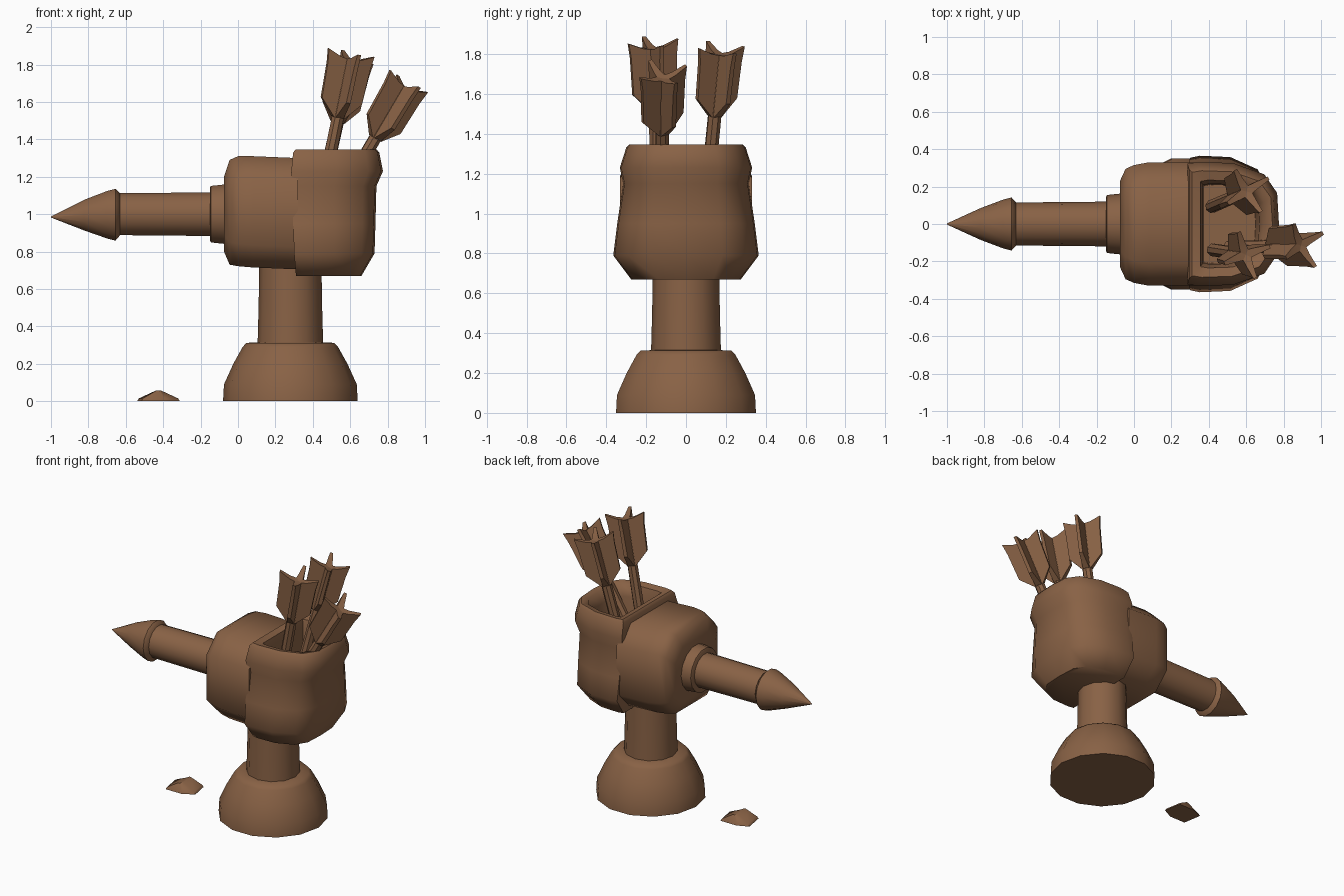
import bpy, bmesh, math
from mathutils import Vector, Matrix

if "Cube" in bpy.data.objects:
    bpy.data.objects.remove(bpy.data.objects["Cube"])

brown = bpy.data.materials.new("warm_brown")
brown.diffuse_color = (0.25, 0.122, 0.06, 1)
brown.use_nodes = True
brown.node_tree.nodes["Principled BSDF"].inputs["Base Color"].default_value = brown.diffuse_color


def finish(name, bm, angle=40):
    bmesh.ops.recalc_face_normals(bm, faces=bm.faces)
    me = bpy.data.meshes.new(name)
    bm.to_mesh(me)
    bm.free()
    me.materials.append(brown)
    ob = bpy.data.objects.new(name, me)
    bpy.context.collection.objects.link(ob)
    bpy.ops.object.select_all(action='DESELECT')
    ob.select_set(True)
    bpy.context.view_layer.objects.active = ob
    bpy.ops.object.shade_smooth_by_angle(angle=math.radians(angle))
    return ob


def loft(name, rings, angle=40):
    """Skin a list of equal-length point rings and cap both ends."""
    bm = bmesh.new()
    vs = [[bm.verts.new(p) for p in r] for r in rings]
    n = len(rings[0])
    for a, b in zip(vs, vs[1:]):
        for i in range(n):
            j = (i + 1) % n
            bm.faces.new((a[i], a[j], b[j], b[i]))
    bm.faces.new(vs[0])
    bm.faces.new(vs[-1])
    return finish(name, bm, angle)


def circle_z(cx, cy, r, z, n):
    return [(cx + r * math.cos(2 * math.pi * i / n), cy + r * math.sin(2 * math.pi * i / n), z) for i in range(n)]


def circle_x(x, r, z, n=14):
    return [(x, r * math.cos(2 * math.pi * i / n), z + r * math.sin(2 * math.pi * i / n)) for i in range(n)]


# Pedestal foot and neck
loft("pedestal_foot", [circle_z(0.28, 0, r, z, 14) for r, z in
     ((0.36, 0), (0.355, 0.09), (0.305, 0.2), (0.255, 0.29), (0.235, 0.312), (0.15, 0.316))], 50)
loft("neck", [circle_z(0.28, 0, r, z, 12) for r, z in ((0.176, 0.28), (0.17, 0.5), (0.165, 0.8))])


# Front housing: chamfered rectangle lofted along x
def chamfer_ring(x, w, z0, z1, c):
    return [(x, -w + c, z0), (x, w - c, z0), (x, w, z0 + c), (x, w, z1 - c),
            (x, w - c, z1), (x, -w + c, z1), (x, -w, z1 - c), (x, -w, z0 + c)]


loft("front_housing", [chamfer_ring(*r) for r in
     ((-0.075, 0.23, 0.80, 1.20, 0.09), (-0.045, 0.295, 0.73, 1.29, 0.12),
      (0.0, 0.315, 0.722, 1.31, 0.12), (0.08, 0.33, 0.715, 1.31, 0.12),
      (0.32, 0.33, 0.705, 1.30, 0.12))], 50)

# Collar, barrel and pointed tip
loft("collar", [circle_x(x, r, 1.0) for x, r in ((-0.15, 0.145), (-0.145, 0.155), (-0.05, 0.165))])
loft("barrel", [circle_x(x, r, 1.0) for x, r in ((-0.66, 0.115), (-0.62, 0.115), (-0.10, 0.12))])
loft("barrel_tip", [circle_x(x, r, z) for x, r, z in
     ((-1.0, 0.003, 0.985), (-0.82, 0.085, 0.995), (-0.70, 0.13, 0.997), (-0.655, 0.142, 0.997),
      (-0.63, 0.115, 1.0))], 50)


# Hollow quiver: D-shaped rings, outside going up then inside going down
def d_ring(x0, x1, w, z):
    d = x1 - x0
    half = [(0.0, 0.97), (0.12, 1.0), (0.5, 0.98), (0.84, 0.80), (0.98, 0.5)]
    pts = [(x0 + u * d, v * w, z) for u, v in half]
    pts += [(x0 + d, 0, z)]
    pts += [(x0 + u * d, -v * w, z) for u, v in reversed(half)]
    return pts


loft("quiver", [d_ring(*r) for r in
     ((0.31, 0.66, 0.275, 0.67), (0.30, 0.73, 0.365, 0.79), (0.295, 0.735, 0.345, 0.95),
      (0.29, 0.74, 0.315, 1.15), (0.285, 0.775, 0.332, 1.23), (0.295, 0.755, 0.30, 1.33),
      (0.31, 0.74, 0.285, 1.347), (0.355, 0.70, 0.235, 1.335), (0.37, 0.67, 0.215, 1.26),
      (0.375, 0.65, 0.21, 0.95))], 55)

# Arrows: a shaft plus two crossed, notched vanes
VANE = [(0.03, -0.33), (0.115, -0.24), (0.122, -0.05), (0.132, 0.025), (0.06, -0.005)]


def arrow(name, start, end, twist):
    start, end = Vector(start), Vector(end)
    axis = end - start
    m = Matrix.Translation(end) @ axis.to_track_quat('Z', 'Y').to_matrix().to_4x4() @ Matrix.Rotation(twist, 4, 'Z')
    bm = bmesh.new()
    length = axis.length + 0.35
    bmesh.ops.create_cone(bm, cap_ends=True, segments=8, radius1=0.036, radius2=0.034, depth=length,
                          matrix=Matrix.Translation((0, 0, -length / 2 - 0.03)))
    for k in (0, 1):
        rot = Matrix.Rotation(k * math.pi / 2, 4, 'Z')
        for s in (1, -1):
            # each vane is thick at the shaft and thin at the edge
            outline = [(0, -0.33)] + VANE + [(0, -0.015)]
            sides = []
            for t in (1, -1):
                vs = [bm.verts.new(rot @ Vector((s * r, t * (0.026 - 0.12 * r), z))) for r, z in outline]
                bm.faces.new(vs)
                sides.append(vs)
            a, b = sides
            for i in range(len(a)):
                j = (i + 1) % len(a)
                bm.faces.new((a[i], a[j], b[j], b[i]))
    bmesh.ops.transform(bm, matrix=m, verts=bm.verts)
    finish(name, bm, 30)


arrow("arrow_rear", (0.50, 0.13, 1.35), (0.605, 0.175, 1.81), 0.15)
arrow("arrow_front", (0.50, -0.15, 1.35), (0.60, -0.165, 1.84), 0.5)
arrow("arrow_leaning", (0.70, -0.12, 1.35), (0.90, -0.115, 1.69), 0.5)

# Small pebble on the ground
loft("pebble", [[(-0.425 + sx * a, sy * b, z) for sx, sy in
     ((1, -0.5), (0.8, 1), (-0.3, 1), (-1, 0.6), (-0.8, -1), (0.3, -1))]
     for a, b, z in ((0.115, 0.085, 0.0), (0.105, 0.08, 0.015), (0.012, 0.06, 0.058))])
